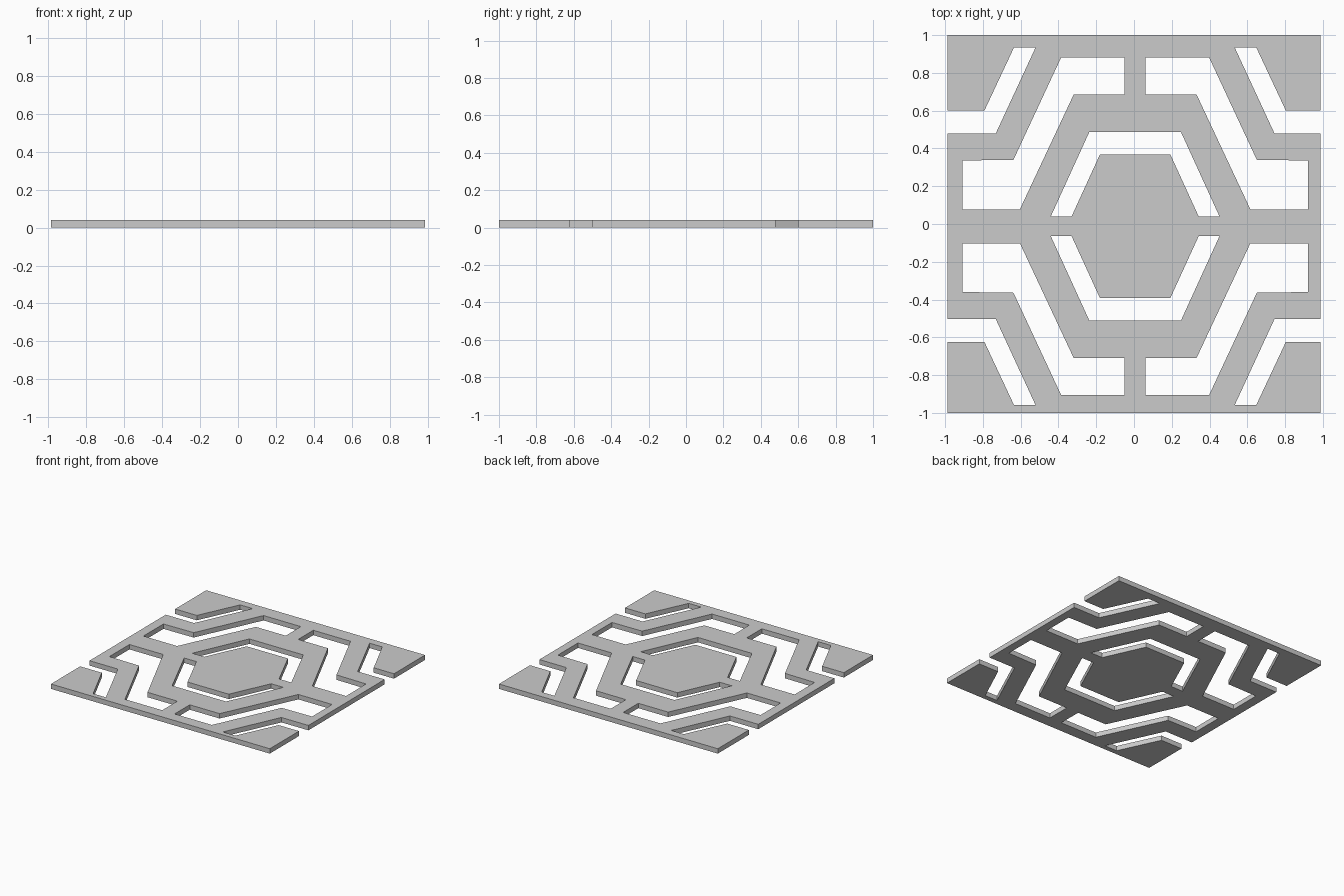
import bpy, bmesh

if "Cube" in bpy.data.objects:
    bpy.data.objects.remove(bpy.data.objects["Cube"])

HALF_X, HALF_Y, THICK = 0.987, 1.0, 0.04
CX, CY = 0.006, -0.012          # pattern centre, slightly off the plate centre

# quarter-pattern profiles, measured from the pattern centre
CORNER_SLOT = [(0.798, 0.612), (0.641, 0.947), (0.527, 0.947), (0.738, 0.491)]
ZIGZAG = [(0.392, 0.893), (0.056, 0.893), (0.056, 0.698), (0.325, 0.698),
          (0.610, 0.090), (0.914, 0.090), (0.914, 0.348), (0.644, 0.352)]
HEX_SLOT = [(0.243, 0.498), (0.447, 0.051), (0.337, 0.051), (0.186, 0.381)]


def place(points, sx, sy):
    return [(CX + sx * x, CY + sy * y) for x, y in points]


def corner(sx, sy):
    """Plate corner followed by its open side slot, ending on the side edge."""
    edge = sx * HALF_X
    return ([(edge, sy * HALF_Y), (edge, CY + sy * 0.612)]
            + place(CORNER_SLOT, sx, sy) + [(edge, CY + sy * 0.491)])


# outer outline with the four open slots
outline = (corner(1, 1) + corner(1, -1)[::-1]
           + corner(-1, -1) + corner(-1, 1)[::-1])
loops = [outline]

# four closed zigzag windows
loops += [place(ZIGZAG, sx, sy) for sx in (1, -1) for sy in (1, -1)]

# two half-hexagon slots around the centre
for sy in (1, -1):
    loops.append(place(HEX_SLOT, 1, sy) + place(HEX_SLOT, -1, sy)[::-1])

# filled, extruded plate
curve = bpy.data.curves.new("pattern_plate", 'CURVE')
curve.dimensions = '2D'
curve.fill_mode = 'BOTH'
curve.extrude = THICK / 2
for pts in loops:
    spline = curve.splines.new('POLY')
    spline.points.add(len(pts) - 1)
    for p, (x, y) in zip(spline.points, pts):
        p.co = (x, y, 0, 1)
    spline.use_cyclic_u = True

plate = bpy.data.objects.new("pattern_plate", curve)
bpy.context.collection.objects.link(plate)
bpy.context.view_layer.objects.active = plate
plate.select_set(True)
bpy.ops.object.convert(target='MESH')
plate = bpy.context.object

# weld walls to faces, rest on the ground, flat shading
bm = bmesh.new()
bm.from_mesh(plate.data)
bmesh.ops.remove_doubles(bm, verts=bm.verts, dist=1e-4)
bmesh.ops.translate(bm, verts=bm.verts, vec=(0, 0, THICK / 2))
bmesh.ops.recalc_face_normals(bm, faces=bm.faces)
for f in bm.faces:
    f.smooth = False
bm.to_mesh(plate.data)
bm.free()
